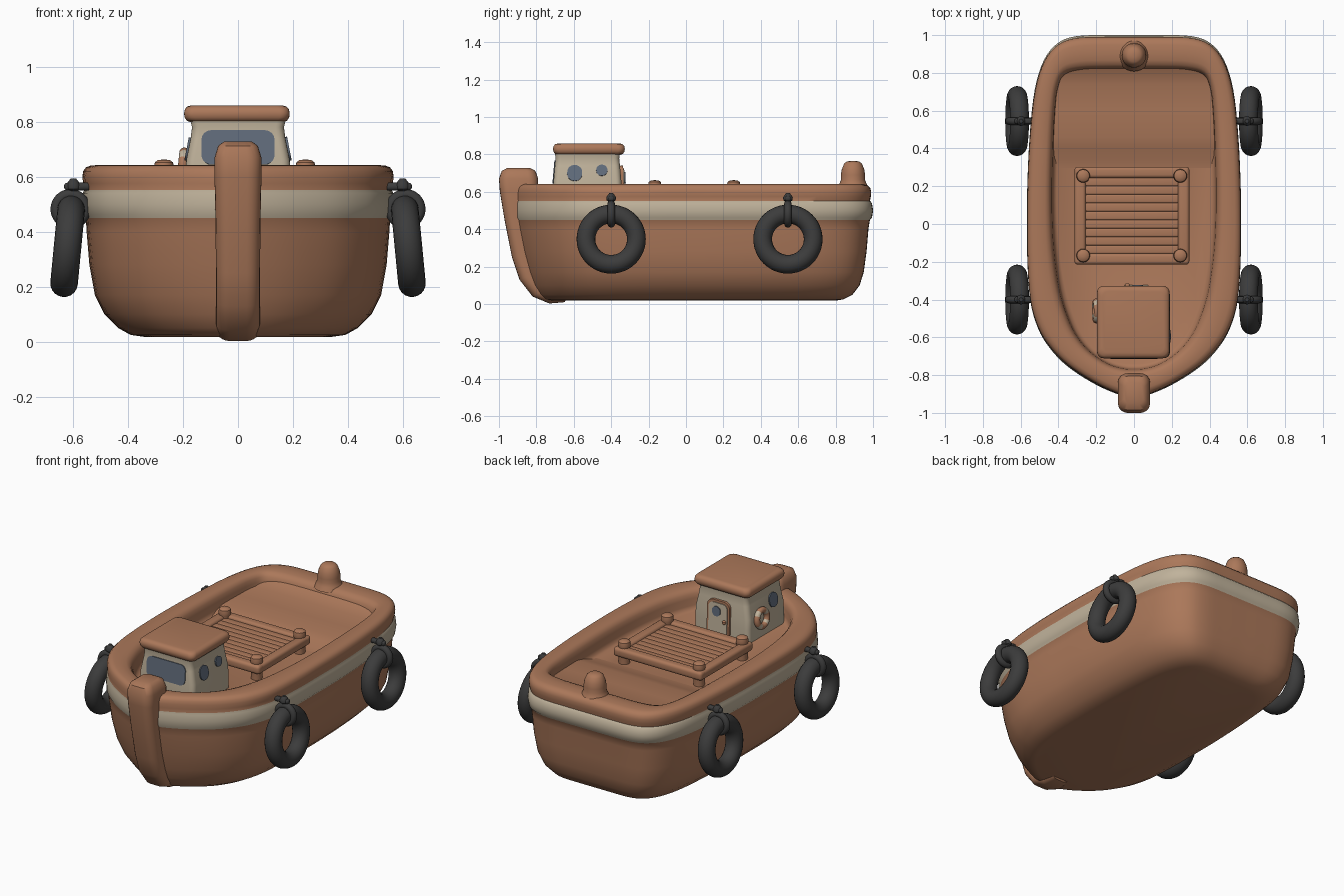
import bpy, bmesh, math
from mathutils import Vector

if "Cube" in bpy.data.objects:
    bpy.data.objects.remove(bpy.data.objects["Cube"])

def material(name, rgb):
    m = bpy.data.materials.new(name)
    m.diffuse_color = (*rgb, 1)
    m.use_nodes = True
    m.node_tree.nodes["Principled BSDF"].inputs["Base Color"].default_value = m.diffuse_color
    return m

BROWN = material("brown_paint", (0.41, 0.188, 0.102))
CREAM = material("cream_paint", (0.53, 0.45, 0.33))
DARK = material("dark_rubber", (0.045, 0.045, 0.045))
GLASS = material("blue_grey_glass", (0.12, 0.15, 0.20))
rad = math.radians

def finish(bm, name, mats, loc=(0, 0, 0), rot=(0, 0, 0), rule=None):
    bmesh.ops.recalc_face_normals(bm, faces=bm.faces[:])
    bm.faces.index_update()
    for f in bm.faces:
        if rule:
            f.material_index = rule(f)
    me = bpy.data.meshes.new(name)
    bm.to_mesh(me)
    bm.free()
    for m in mats:
        me.materials.append(m)
    ob = bpy.data.objects.new(name, me)
    ob.location, ob.rotation_euler = loc, rot
    bpy.context.collection.objects.link(ob)
    return ob

def loft(name, rings, mats, **kw):
    """Skin a stack of closed rings and cap both ends."""
    bm = bmesh.new()
    vs = [[bm.verts.new(p) for p in r] for r in rings]
    n = len(vs[0])
    for a, b in zip(vs, vs[1:]):
        for i in range(n):
            j = (i + 1) % n
            bm.faces.new((a[i], a[j], b[j], b[i]))
    bm.faces.new(vs[0])
    bm.faces.new(vs[-1])
    return finish(bm, name, mats, **kw)

def round_rect(hx, hy, r, seg=5):
    pts = []
    for k, (sx, sy) in enumerate([(1, 1), (-1, 1), (-1, -1), (1, -1)]):
        for i in range(seg + 1):
            a = (k + i / seg) * math.pi / 2
            pts.append((sx * (hx - r) + r * math.cos(a), sy * (hy - r) + r * math.sin(a)))
    return pts

def lathe(name, profile, loc, mat, n=28):
    rings = [[(r * math.cos(2 * math.pi * i / n), r * math.sin(2 * math.pi * i / n), z)
              for i in range(n)] for r, z in profile]
    return loft(name, rings, [mat], loc=loc)

def box(name, lo, hi, bevel, mat):
    bm = bmesh.new()
    bmesh.ops.create_cube(bm, size=1)
    for v in bm.verts:
        v.co = Vector([(l + h) / 2 + c * (h - l) for c, l, h in zip(v.co, lo, hi)])
    bmesh.ops.bevel(bm, geom=bm.edges[:], offset=bevel, segments=4, profile=0.5, affect='EDGES')
    return finish(bm, name, [mat])

def plate(name, w, h, r, loc, rot, mat, t=0.006):
    rings = [[(x, y, z) for x, y in round_rect(w / 2, h / 2, r, 8)] for z in (-0.02, t)]
    return loft(name, rings, [mat], loc=loc, rot=[rad(a) for a in rot])

def torus(name, loc, rot, major, minor, mats):
    bpy.ops.mesh.primitive_torus_add(location=loc, rotation=rot, major_radius=major,
                                     minor_radius=minor, major_segments=48, minor_segments=20)
    ob = bpy.context.object
    ob.name = name
    for m in mats:
        ob.data.materials.append(m)
    return ob

def smooth_loop(half, sub=4):
    """Mirror a half outline and round it with a Catmull-Rom curve."""
    pts = [Vector(p) for p in half] + [Vector((-x, y)) for x, y in half[-2:0:-1]]
    out, n = [], len(pts)
    for i in range(n):
        a, b, c, d = (pts[(i + k) % n] for k in (-1, 0, 1, 2))
        for s in range(sub):
            t = s / sub
            out.append(0.5 * (2 * b + (c - a) * t + (2 * a - 5 * b + 4 * c - d) * t * t
                              + (3 * b - a - 3 * c + d) * t ** 3))
    return out

# Hull: outer shell (fuller bow low down), painted stripe, rounded rim, sunken deck
outer = smooth_loop([(0, -.92), (.09, -.895), (.21, -.838), (.345, -.75), (.44, -.655), (.505, -.55),
                     (.548, -.4), (.565, -.15), (.565, .15), (.552, .45), (.525, .70), (.475, .86),
                     (.40, .95), (.30, .985), (.15, .99), (0, .99)])
inner = smooth_loop([(0, -.77), (.06, -.765), (.14, -.74), (.23, -.68), (.30, -.60), (.35, -.50),
                     (.395, -.35), (.425, -.13), (.435, .12), (.43, .40), (.42, .60), (.405, .72),
                     (.37, .79), (.28, .815), (.14, .82), (0, .82)])

def full(x, y, k):
    """Widen the bow half of the outline by k."""
    u = min(abs(x) / .565, 1)
    return math.copysign(u ** (1 - k) if y < 0 else u, x)

rings = []
for z, hx, bow, stern, k in [
        (.018, .34, -.73, .80, .15), (.025, .39, -.76, .84, .15), (.05, .435, -.79, .89, .15),
        (.10, .485, -.82, .928, .15), (.17, .52, -.845, .95, .15), (.28, .54, -.875, .965, .14),
        (.40, .55, -.90, .975, .12), (.45, .553, -.91, .983, .10), (.462, .562, -.917, .994, .09),
        (.50, .566, -.92, 1.0, .07), (.54, .564, -.92, .994, .05), (.552, .558, -.917, .983, .04),
        (.575, .563, -.92, .988, .02), (.60, .565, -.92, .99, 0)]:
    rings.append([(full(p.x, p.y, k) * hx, bow + (p.y + .92) / 1.91 * (stern - bow), z)
                  for p in outer])
for z, b in [(.62, .03), (.634, .11), (.641, .25), (.642, .5), (.64, .72), (.632, .86),
             (.615, .95), (.59, 1.0), (.55, 1.03), (.53, 1.08), (.52, 1.2)]:
    rings.append([(*o.lerp(i, b), z) for o, i in zip(outer, inner)])
loft("hull", rings, [BROWN, CREAM], rule=lambda f: int(7 <= f.index // len(outer) <= 10))

# Raised aft deck with a soft ramp
prof = [(.29, .50), (.29, .519), (.34, .526), (.40, .548), (.46, .562), (.60, .566), (.74, .572),
        (.80, .59), (.84, .61), (.84, .50)]
loft("aft_deck", [[(x, y, z) for y, z in prof] for x in (-.425, .425)], [BROWN])

# Stem post: swept rounded section, each station is front (y,z), back (y,z), half width
rings = []
for fy, fz, by, bz, hw in [(-.955, .728, -.835, .728, .05), (-.985, .712, -.805, .712, .072),
                           (-1, .67, -.79, .67, .085), (-.995, .60, -.79, .58, .085),
                           (-.97, .45, -.79, .45, .082), (-.93, .25, -.75, .28, .08),
                           (-.89, .13, -.72, .20, .08), (-.82, .04, -.66, .15, .08),
                           (-.73, .003, -.62, .12, .075), (-.65, .01, -.58, .10, .06)]:
    f, b = Vector((0, fy, fz)), Vector((0, by, bz))
    d = (b - f).normalized()
    rings.append([(f + b) / 2 + d * v + Vector((u, 0, 0))
                  for u, v in round_rect(hw, (b - f).length / 2, hw * .6)])
loft("stem_post", rings, [BROWN])

# Stern bollard
lathe("stern_bollard", [(.085, .62), (.072, .645), (.064, .665), (.065, .69), (.06, .72),
                        (.048, .75), (.034, .762), (.01, .766)], (0, .893, 0), BROWN)

# Cabin walls and roof
CY = -.527
rings = [[(x, y + CY, z) for x, y in round_rect(hx, hy, .03)] for z, hx, hy in
         [(.49, .19, .183), (.60, .19, .183), (.66, .188, .181), (.74, .172, .174),
          (.78, .167, .170), (.815, .176, .175)]]
loft("cabin_walls", rings, [CREAM])
rings = [[(x - .004, y + CY + .008, z) for x, y in round_rect(.192 - e, .192 - e, .035)] for z, e in
         [(.798, .025), (.803, .01), (.815, .002), (.83, 0), (.845, .003), (.855, .012), (.859, .028)]]
loft("cabin_roof", rings, [BROWN])

# Cabin windows
plate("front_window", .265, .125, .035, (0, CY - .176, .706), (85, 0, 0), GLASS)
for s, side in ((1, "right"), (-1, "left")):
    plate(side + "_front_porthole", .08, .086, .038, (s * .181, -.595, .70), (79, 0, s * 90), GLASS)
plate("right_rear_porthole", .06, .06, .029, (.178, -.45, .715), (79, 0, 90), GLASS)

# Cabin door on the back wall
plate("door_frame", .155, .225, .04, (.012, CY + .180, .627), (88, 0, 180), BROWN, .015)
plate("door_panel", .127, .197, .03, (.012, CY + .180, .627), (88, 0, 180), CREAM, .020)
plate("door_window", .056, .06, .027, (.02, CY + .180, .675), (88, 0, 180), GLASS, .024)
lathe("door_knob", [(.004, -.012), (.012, -.006), (.012, .006), (.004, .012)],
      (-.035, CY + .203, .62), BROWN, 12)

# Life ring on the left cabin wall, with cream bands
ring = torus("life_ring", (-.200, -.46, .64), (0, rad(-84), 0), .048, .018, [BROWN, CREAM])
for p in ring.data.polygons:
    p.material_index = 1 if abs(math.sin(2 * math.atan2(p.center.y, p.center.x))) > .85 else 0

# Cargo hatch: raised frame, slatted panel, corner posts
X0, X1, Y0, Y1 = -.315, .293, -.215, .303
for n, (lo, hi) in {"front": ((X0, Y0), (X1, Y0 + .06)), "back": ((X0, Y1 - .06), (X1, Y1)),
                    "left": ((X0, Y0), (X0 + .06, Y1)), "right": ((X1 - .06, Y0), (X1, Y1))}.items():
    box("hatch_frame_" + n, (*lo, .565), (*hi, .62), .018, BROWN)
box("hatch_panel", (X0 + .03, Y0 + .03, .57), (X1 - .03, Y1 - .03, .597), .005, BROWN)
for i in range(9):
    y = Y0 + .08 + i * (Y1 - Y0 - .16) / 8
    box(f"hatch_slat_{i + 1}", (X0 + .055, y - .023, .58), (X1 - .055, y + .023, .606), .009, BROWN)
for x in (X0 + .046, X1 - .048):
    for y in (Y0 + .048, Y1 - .048):
        lathe("hatch_post", [(.032, .50), (.032, .61), (.034, .618), (.036, .635), (.033, .652),
                             (.022, .66), (.006, .662)], (x, y, 0), BROWN, 20)

# Tyre fenders with hanging loops and cleats
for s, side in ((1, "right"), (-1, "left")):
    for y, end in ((-.4, "front"), (.545, "rear")):
        tag = f"{side}_{end}"
        torus("tyre_" + tag, (s * .619, y, .347), (0, s * rad(84.5), 0), .135, .05, [DARK])
        torus("loop_" + tag, (s * .608, y, .482), (rad(90), 0, 0), .053, .02, [DARK])
        xs = sorted((s * .535, s * .632))
        box("cleat_" + tag, (xs[0], y - .016, .55), (xs[1], y + .016, .578), .012, DARK)
        lathe("knot_" + tag, [(.012, .545), (.024, .555), (.026, .57), (.018, .583), (.01, .593)],
              (s * .598, y, 0), DARK, 16)

# Smooth shading with crisp edges
bpy.ops.object.select_all(action='SELECT')
bpy.context.view_layer.objects.active = bpy.data.objects["hull"]
bpy.ops.object.shade_smooth_by_angle(angle=rad(42))
